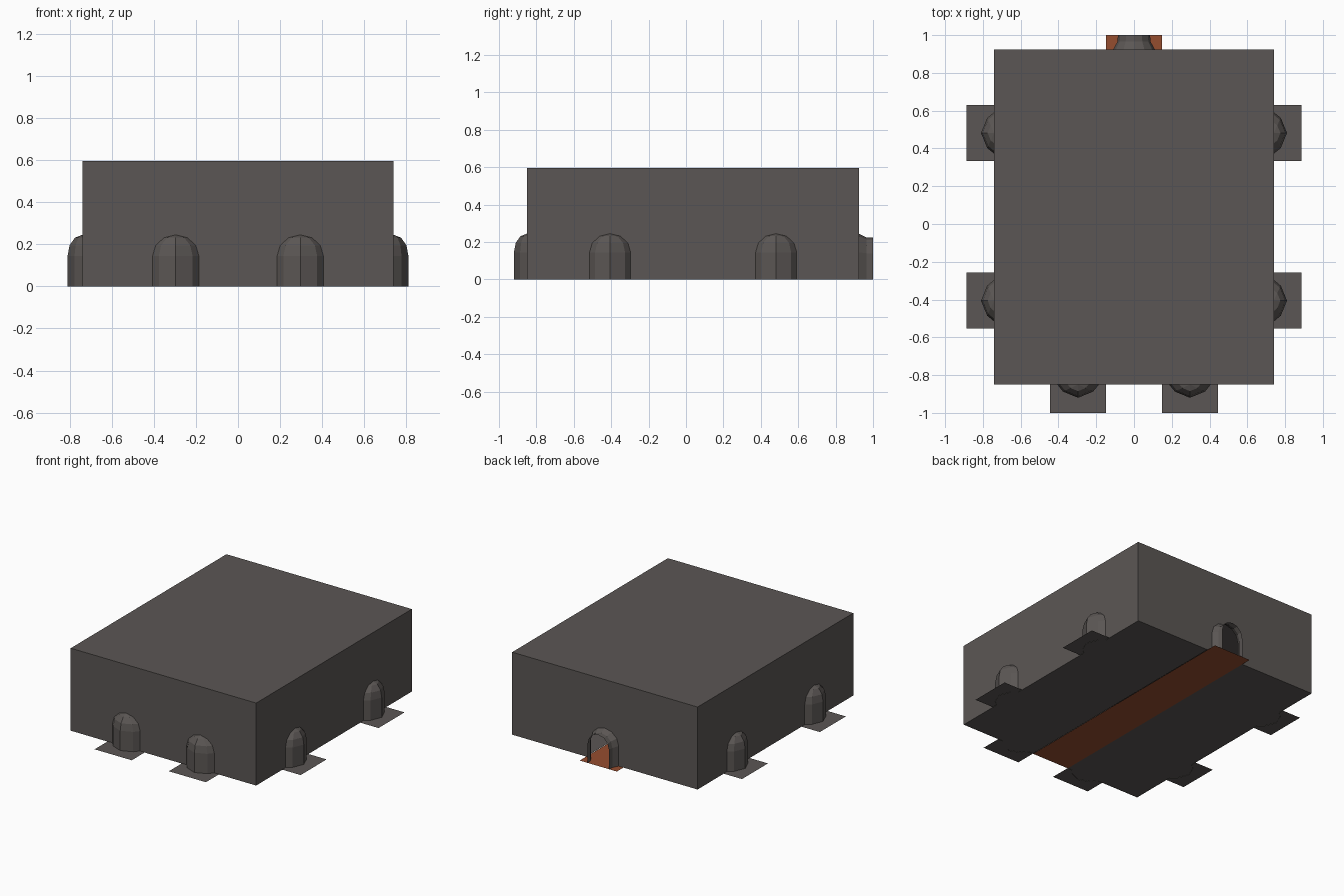
import bpy, bmesh, math
from mathutils import Matrix

if "Cube" in bpy.data.objects:
    bpy.data.objects.remove(bpy.data.objects["Cube"])

T = 0.296                                  # floor tile size
X, Y0, Y1, H = 0.74, -0.85, 0.925, 0.595   # room extents
R, SPRING, RISE = 0.11, 0.145, 0.1         # arch half width, spring height, rise


def material(name, rgb):
    m = bpy.data.materials.new(name)
    m.diffuse_color = (*rgb, 1)
    m.use_nodes = True
    m.node_tree.nodes["Principled BSDF"].inputs["Base Color"].default_value = m.diffuse_color
    return m


STONE = material("dark stone", (0.105, 0.094, 0.089))
RUST = material("rust carpet", (0.30, 0.075, 0.028))


def add(name, verts, faces, mat, place=Matrix()):
    me = bpy.data.meshes.new(name)
    me.from_pydata([place @ v for v in map(lambda p: Matrix.Translation(p).translation, verts)], [], faces)
    me.materials.append(mat)
    ob = bpy.data.objects.new(name, me)
    bpy.context.collection.objects.link(ob)
    return ob


def plate(name, x0, x1, y0, y1, z, mat):
    return add(name, [(x0, y0, z), (x1, y0, z), (x1, y1, z), (x0, y1, z)], [(0, 1, 2, 3)], mat)


def arch(r=R, spring=SPRING, rise=RISE, n=6):
    """Arch outline from left foot to right foot, as (across, up)."""
    pts = [(-r * math.cos(math.pi * i / n), spring + rise * math.sin(math.pi * i / n))
           for i in range(n + 1)]
    return [(-r, 0)] + pts + [(r, 0)]


def wall(name, half, centres, place):
    """Wall facing local -y with arched openings cut into its foot."""
    pts = [(-half, 0)]
    for c in centres:
        pts += [(c + a, z) for a, z in arch()]
    pts += [(half, 0), (half, H), (-half, H)]
    add(name, [(a, 0, z) for a, z in pts], [tuple(range(len(pts)))], STONE, place)


def niche(name, place):
    """Faceted apse with a quarter dome bulging towards local -y."""
    plan = [(-R, 0), (-0.08, -0.037), (0, -0.07), (0.08, -0.037), (R, 0)]
    rings = [(1, 0)] + [(math.cos(math.radians(t)), SPRING + RISE * math.sin(math.radians(t)))
                        for t in (0, 30, 60)]
    verts = [(x * s, y * s, z) for s, z in rings for x, y in plan]
    faces = [(k * 5 + i, k * 5 + i + 1, k * 5 + i + 6, k * 5 + i + 5)
             for k in range(3) for i in range(4)]
    verts.append((0, 0, SPRING + RISE))
    faces += [(15 + i, 16 + i, 20) for i in range(4)]
    add(name, verts, faces, STONE, place)


def side(x, y, turn):
    return Matrix.Translation((x, y, 0)) @ Matrix.Rotation(math.radians(turn), 4, 'Z')


# Walls and ceiling
mid, half = (Y0 + Y1) / 2, (Y1 - Y0) / 2
niche_y = (Y0 + 1.5 * T, Y0 + 4.5 * T)
wall("front_wall", X, (-T, T), side(0, Y0, 0))
wall("back_wall", X, (0,), side(0, Y1, 180))
wall("right_wall", half, [y - mid for y in niche_y], side(X, mid, 90))
wall("left_wall", half, [mid - y for y in reversed(niche_y)], side(-X, mid, -90))
plate("ceiling", -X, X, Y0, Y1, H, STONE)

# Floor on both sides of the carpet, niches and their half tiles
for s, label in ((-1, "left"), (1, "right")):
    a, b = sorted((s * T / 2, s * X))
    plate(label + "_floor", a, b, Y0, Y1, 0.002, STONE)
    niche(label + "_front_niche", side(s * T, Y0, 0))
    a, b = sorted((s * T / 2, s * T * 1.5))
    plate(label + "_front_niche_floor", a, b, -1, Y0, 0.002, STONE)
    for i, y in enumerate(niche_y):
        niche(f"{label}_side_niche_{i}", side(s * X, y, s * 90))
        a, b = sorted((s * X, s * (X + T / 2)))
        plate(f"{label}_side_niche_floor_{i}", a, b, y - T / 2, y + T / 2, 0.002, STONE)

# Carpet running out through the doorway
plate("carpet", -T / 2, T / 2, Y0, 1, 0, RUST)

# Doorway tunnel, narrowing and then straight
sections = [(Y1, arch()), (0.965, arch(0.088, 0.14, 0.085)), (1.0, arch(0.085, 0.14, 0.085))]
n = len(sections[0][1])
add("doorway", [(a, y, z) for y, pts in sections for a, z in pts],
    [(k * n + i, k * n + i + 1, k * n + n + i + 1, k * n + n + i)
     for k in range(2) for i in range(n - 1)], STONE)
